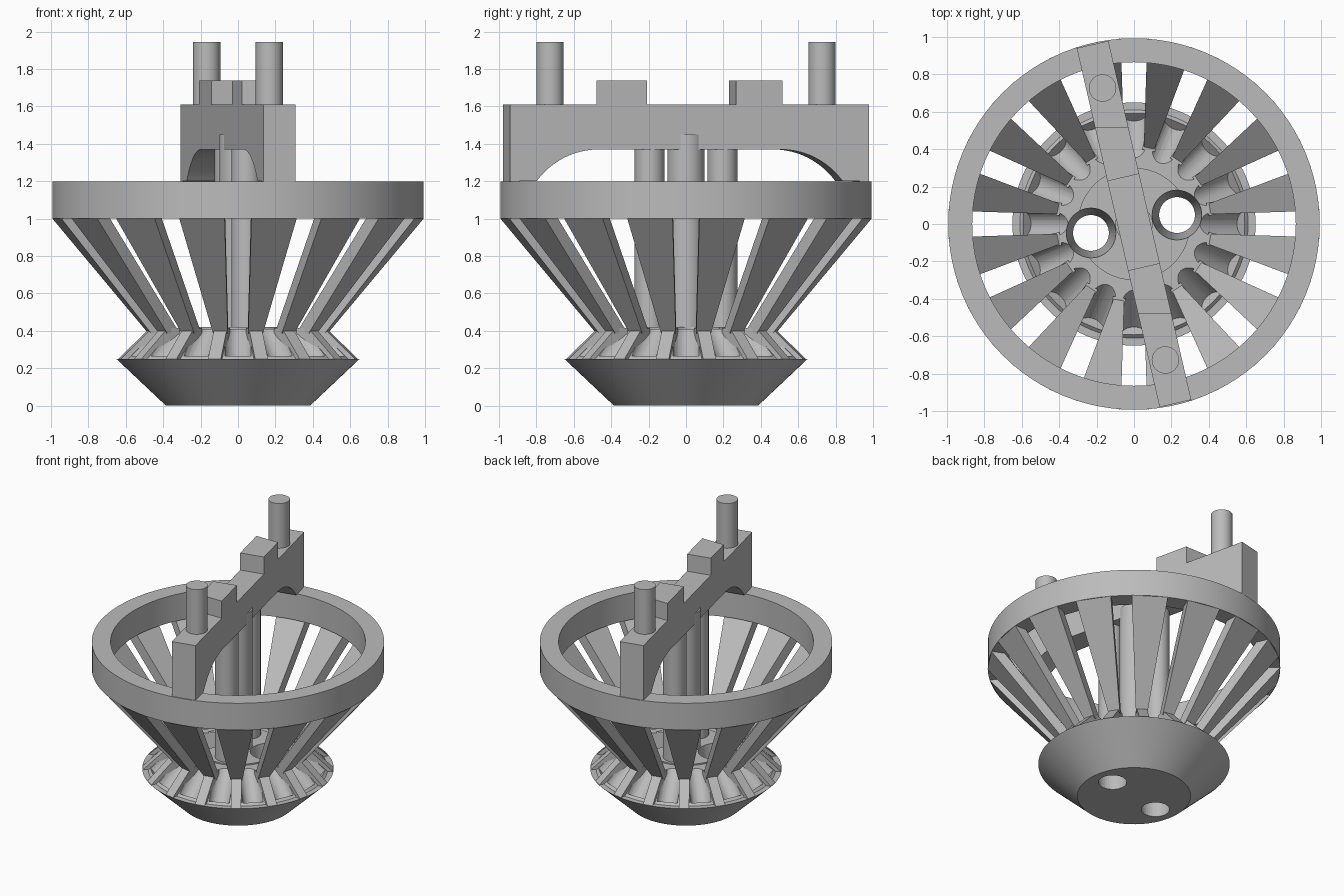
import bpy, bmesh, math
from mathutils import Vector, Matrix

cube = bpy.data.objects.get("Cube")
if cube:
    bpy.data.objects.remove(cube)

grey = bpy.data.materials.new("plain grey")
grey.use_nodes = True
grey.diffuse_color = (0.5, 0.5, 0.5, 1)
grey.node_tree.nodes["Principled BSDF"].inputs["Base Color"].default_value = (0.5, 0.5, 0.5, 1)

BLADES = 16
PITCH = 2 * math.pi / BLADES
TURN = Matrix.Rotation(math.radians(13), 4, 'Z')   # bridge frame: local y runs along the beam


def finish(name, bm, smooth=True):
    bmesh.ops.recalc_face_normals(bm, faces=bm.faces)
    mesh = bpy.data.meshes.new(name)
    bm.to_mesh(mesh)
    bm.free()
    mesh.materials.append(grey)
    obj = bpy.data.objects.new(name, mesh)
    bpy.context.collection.objects.link(obj)
    if smooth:
        shade(obj)
    return obj


def shade(obj):
    bpy.ops.object.select_all(action='DESELECT')
    obj.select_set(True)
    bpy.context.view_layer.objects.active = obj
    bpy.ops.object.shade_smooth_by_angle(angle=math.radians(30))


def lathe(name, profile, closed=False):
    """Turn an (r, z) outline around the z axis."""
    bm = bmesh.new()
    verts = [bm.verts.new((r, 0, z)) for r, z in profile]
    edges = [bm.edges.new(p) for p in zip(verts, verts[1:])]
    if closed:
        edges.append(bm.edges.new((verts[-1], verts[0])))
    bmesh.ops.spin(bm, geom=verts + edges, cent=(0, 0, 0), axis=(0, 0, 1),
                   angle=2 * math.pi, steps=96, use_duplicate=False)
    bmesh.ops.remove_doubles(bm, verts=bm.verts, dist=0.0005)
    return finish(name, bm)


def extrude(bm, points, vector):
    """Make a solid by pushing a flat outline along a vector."""
    face = bm.faces.new([bm.verts.new(p) for p in points])
    out = bmesh.ops.extrude_face_region(bm, geom=[face])
    moved = [v for v in out["geom"] if isinstance(v, bmesh.types.BMVert)]
    bmesh.ops.translate(bm, verts=moved, vec=vector)


def rod(bm, start, end, r1, r2=None):
    """Cylinder or cone between two points."""
    start, end = Vector(start), Vector(end)
    axis = end - start
    place = Matrix.Translation((start + end) / 2) @ axis.to_track_quat('Z', 'Y').to_matrix().to_4x4()
    bmesh.ops.create_cone(bm, cap_ends=True, segments=40, radius1=r1,
                          radius2=r1 if r2 is None else r2, depth=axis.length, matrix=place)


def radial(name, outline, width):
    """Repeat a solid of (r, z) outline around the axis, its width a rule of r."""
    bm = bmesh.new()
    for i in range(BLADES):
        spin = Matrix.Rotation((i + 0.5) * PITCH, 4, 'Z')
        sides = [[bm.verts.new(spin @ Vector((r, s * width(r) / 2, z))) for r, z in outline]
                 for s in (-1, 1)]
        for side in sides:
            bm.faces.new(side)
        for k in range(len(outline)):
            j = (k + 1) % len(outline)
            bm.faces.new((sides[0][k], sides[0][j], sides[1][j], sides[1][k]))
    return finish(name, bm, smooth=False)


def cut(target, bm):
    cutter = finish("cutter", bm, smooth=False)
    cutter.hide_render = True
    mod = target.modifiers.new("cut", 'BOOLEAN')
    mod.operation = 'DIFFERENCE'
    mod.solver = 'EXACT'
    mod.object = cutter
    bpy.ops.object.select_all(action='DESELECT')
    bpy.context.view_layer.objects.active = target
    target.select_set(True)
    bpy.ops.object.modifier_apply(modifier=mod.name)
    bpy.data.objects.remove(cutter)


# Top ring
lathe("top_ring", [(0.993, 1.0), (0.993, 1.2), (0.865, 1.2), (0.865, 1.0)], closed=True)

# Base hub: cone below, recessed shoulder above
hub = lathe("base_hub", [(0, 0), (0.385, 0), (0.65, 0.25), (0.61, 0.25),
                         (0.44, 0.41), (0.3, 0.41), (0.3, 0.42), (0, 0.42)])

# Scooped channels between the fins
bm = bmesh.new()
for i in range(BLADES):
    d = Vector((math.cos(i * PITCH), math.sin(i * PITCH), 0))
    up = Vector((0, 0, 1))
    rod(bm, d * 0.60 + up * 0.275, d * 0.40 + up * 0.465, 0.072)
cut(hub, bm)

# Two tapered through holes
bm = bmesh.new()
for s in (-1, 1):
    x, y = s * 0.23, s * 0.048
    rod(bm, (x, y, -0.02), (x, y, 0.44), 0.094, 0.135)
cut(hub, bm)
shade(hub)

# Sloping blades and the fins below them
radial("blades", [(0.39, 0.385), (0.48, 0.385), (0.987, 1.0), (0.895, 1.0)],
       lambda r: 0.05 + (r - 0.39) * 0.33)
radial("fins", [(0.4, 0.24), (0.645, 0.25), (0.475, 0.415), (0.4, 0.415)], lambda r: 0.07)

# Central post and its two side posts
bm = bmesh.new()
rod(bm, (0, 0, 0.4), (0, 0, 1.45), 0.1)
finish("center_post", bm)
for side, s in (("front", -1), ("back", 1)):
    x, y, _ = TURN @ Vector((0, s * 0.2, 0))
    bm = bmesh.new()
    rod(bm, (x, y, 0.4), (x, y, 1.4), 0.08)
    finish(side + "_side_post", bm)

# Arched beam across the ring
HALF = 0.087
arc = [(0.5 + 0.425 * math.sin(a), 0.945 + 0.425 * math.cos(a))
       for a in (math.radians(53.1) * k / 12 for k in range(13))]
outline = [(-0.985, 1.2), (-0.985, 1.61), (0.985, 1.61), (0.985, 1.2)]
outline += arc[::-1] + [(-u, z) for u, z in arc]
bm = bmesh.new()
extrude(bm, [TURN @ Vector((-HALF, u, z)) for u, z in outline],
        TURN @ Vector((2 * HALF, 0, 0)))
finish("arched_beam", bm)

# Raised blocks: square inner end, outer end cut straight across
slope = math.tan(math.radians(13))
for side, inner, outer in (("front", -0.235, -0.49), ("back", 0.255, 0.53)):
    bm = bmesh.new()
    corners = [(-HALF, inner), (HALF, inner),
               (HALF, outer - HALF * slope), (-HALF, outer + HALF * slope)]
    extrude(bm, [TURN @ Vector((w, u, 1.6)) for w, u in corners], (0, 0, 0.138))
    finish(side + "_block", bm, smooth=False)

# Tall pins on the beam
for side, s in (("front", -1), ("back", 1)):
    x, y, _ = TURN @ Vector((0, s * 0.746, 0))
    bm = bmesh.new()
    rod(bm, (x, y, 1.6), (x, y, 1.945), 0.073)
    finish(side + "_pin", bm)
